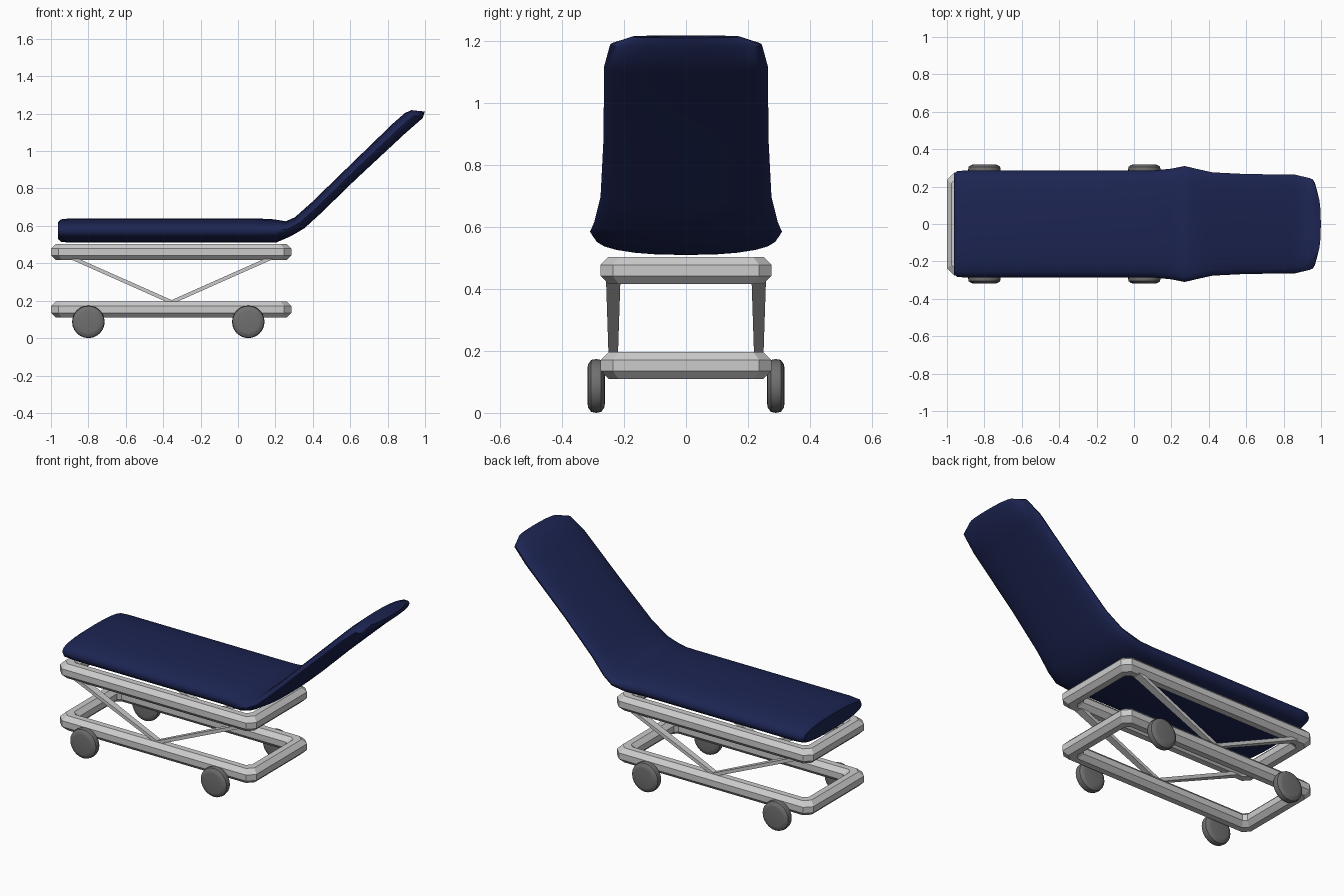
import bpy, bmesh, math
from mathutils import Vector

if "Cube" in bpy.data.objects:
    bpy.data.objects.remove(bpy.data.objects["Cube"])


def material(name, color):
    mat = bpy.data.materials.new(name)
    mat.diffuse_color = color
    mat.use_nodes = True
    mat.node_tree.nodes["Principled BSDF"].inputs["Base Color"].default_value = mat.diffuse_color
    return mat


navy = material("navy_upholstery", (0.012, 0.018, 0.085, 1))
dark = material("dark_rubber", (0.16, 0.16, 0.16, 1))


def finish(bm, name, mat=None, angle=30):
    bmesh.ops.recalc_face_normals(bm, faces=bm.faces)
    mesh = bpy.data.meshes.new(name)
    bm.to_mesh(mesh)
    bm.free()
    ob = bpy.data.objects.new(name, mesh)
    bpy.context.collection.objects.link(ob)
    if mat:
        mesh.materials.append(mat)
    bpy.ops.object.select_all(action='DESELECT')
    ob.select_set(True)
    bpy.context.view_layer.objects.active = ob
    bpy.ops.object.shade_smooth_by_angle(angle=math.radians(angle))
    return ob


def loft(rings, closed=False):
    """Skin a row of point rings; cap the ends unless the row closes."""
    bm = bmesh.new()
    vs = [[bm.verts.new(p) for p in r] for r in rings]
    n = len(vs[0])
    pairs = list(zip(vs, vs[1:])) + ([(vs[-1], vs[0])] if closed else [])
    for a, b in pairs:
        for i in range(n):
            j = (i + 1) % n
            bm.faces.new((a[i], a[j], b[j], b[i]))
    if not closed:
        bm.faces.new(vs[0])
        bm.faces.new(vs[-1])
    return bm


# Mattress and raised backrest: x, z, tilt, half thickness, half width
stations = [
    (-0.963, 0.575, 0, 0.045, 0.268), (-0.945, 0.575, 0, 0.060, 0.283),
    (-0.90, 0.575, 0, 0.065, 0.286), (0.10, 0.575, 0, 0.065, 0.286),
    (0.20, 0.573, 5, 0.062, 0.296), (0.27, 0.585, 20, 0.042, 0.310),
    (0.33, 0.617, 43, 0.039, 0.296), (0.42, 0.698, 43, 0.038, 0.276),
    (0.60, 0.873, 43, 0.038, 0.267), (0.86, 1.120, 50, 0.042, 0.264),
    (0.94, 1.190, 75, 0.050, 0.245), (0.963, 1.215, 84, 0.036, 0.175),
]


def cushion_ring(x, z, tilt, half_t, half_w, n=24, power=2.5):
    t = math.radians(tilt)
    ring = []
    for i in range(n):
        a = math.tau * i / n
        c, s = math.cos(a), math.sin(a)
        y = half_w * math.copysign(abs(c) ** (2 / power), c)
        h = half_t * math.copysign(abs(s) ** (2 / power), s)
        ring.append((x - h * math.sin(t), y, z + h * math.cos(t)))
    return ring


finish(loft([cushion_ring(*s) for s in stations]), "mattress", navy, 50)


# Two rectangular tube frames with clipped corners
def tube_frame(name, z, cx=-0.357, half_x=0.60, half_y=0.233, r=0.043):
    rings = []
    for sx, sy, first in ((1, 1, 1), (1, 1, 0), (-1, 1, 0), (-1, 1, 1),
                          (-1, -1, 1), (-1, -1, 0), (1, -1, 0), (1, -1, 1)):
        ring = []
        for k in range(8):
            a = math.tau * (k + 0.5) / 8
            o = r * math.cos(a) / math.cos(math.pi / 8)
            h = r * math.sin(a) / math.cos(math.pi / 8)
            clip = 0.018 + 0.25 * (o + r)
            x = half_x + o - (0 if first else clip)
            y = half_y + o - (clip if first else 0)
            ring.append((cx + sx * x, sy * y, z + h))
        rings.append(ring)
    finish(loft(rings, True), name)


tube_frame("upper_frame", 0.460)
tube_frame("lower_frame", 0.153)


# V-shaped lifting struts on each side
def strut(name, top, bottom):
    p, q = Vector(top), Vector(bottom)
    d = (q - p).normalized()
    side = Vector((0, 1, 0))
    up = d.cross(side).normalized()
    rings = []
    for c, w in ((p, 0.023), (q, 0.015)):
        rings.append([c + side * a * w + up * b * 0.010
                      for a, b in ((1, 1), (-1, 1), (-1, -1), (1, -1))])
    finish(loft(rings), name)


for side, y in (("front", -0.235), ("back", 0.235)):
    strut(side + "_foot_strut", (-0.89, y, 0.43), (-0.345, y, 0.188))
    strut(side + "_head_strut", (0.18, y, 0.43), (-0.365, y, 0.188))


# Four wheels with rounded rims
def wheel(name, x, y):
    profile = ((-0.028, 0.058), (-0.026, 0.070), (-0.016, 0.084), (0, 0.087),
               (0.016, 0.084), (0.026, 0.070), (0.028, 0.058))
    n = 24
    rings = [[(x + r * math.cos(math.tau * i / n), y + dy,
               0.087 + r * math.sin(math.tau * i / n)) for i in range(n)]
             for dy, r in profile]
    finish(loft(rings), name, dark, 35)


for end, x in (("foot", -0.80), ("head", 0.055)):
    for side, y in (("front", -0.29), ("back", 0.29)):
        wheel(f"{side}_{end}_wheel", x, y)
